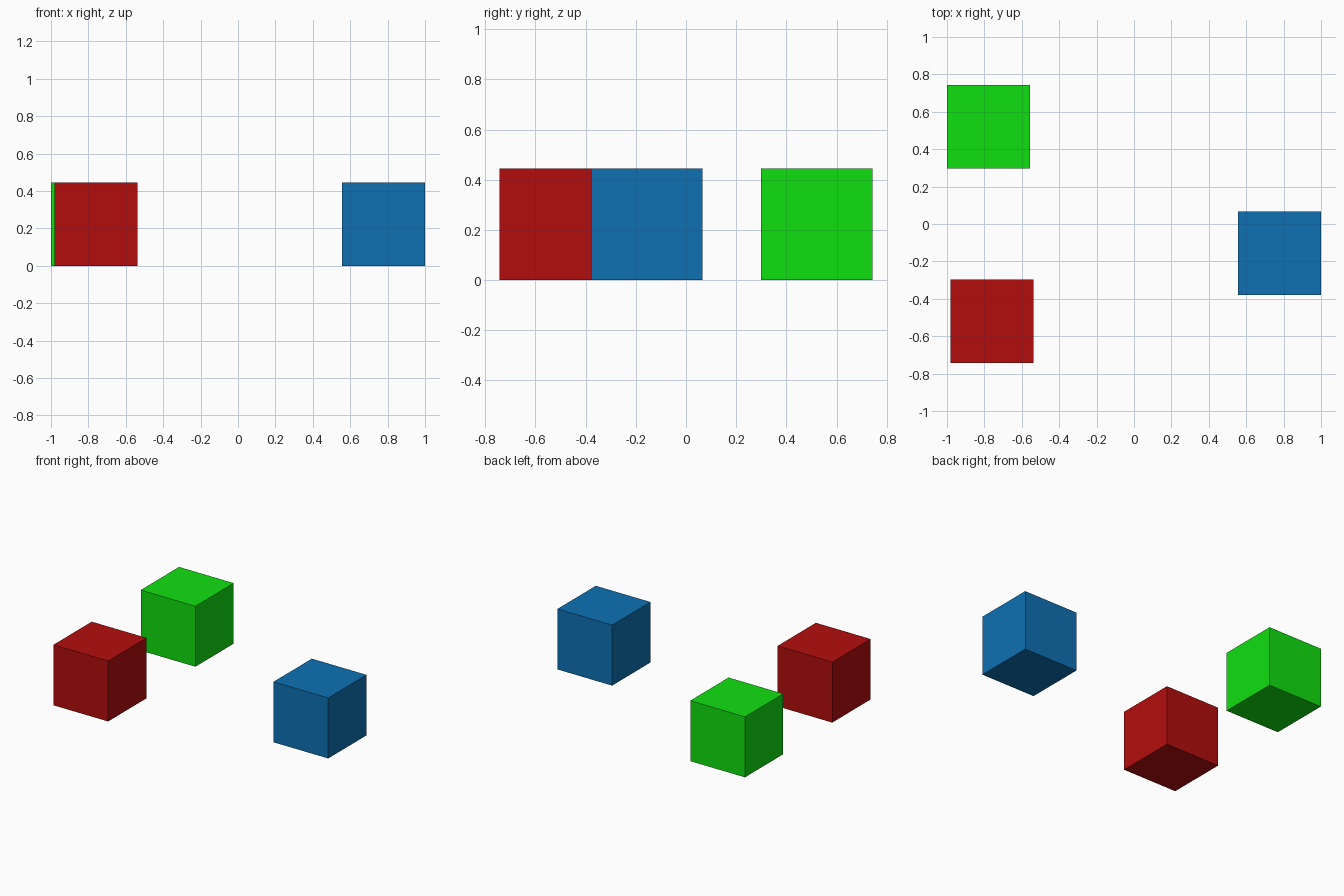
import bpy

if "Cube" in bpy.data.objects:
    bpy.data.objects.remove(bpy.data.objects["Cube"])

SIZE = 0.445


def linear(c):
    # Display colour (0-255) to scene-linear
    c /= 255
    return c / 12.92 if c <= 0.04045 else ((c + 0.055) / 1.055) ** 2.4


def cube(name, x, y, rgb):
    bpy.ops.mesh.primitive_cube_add(size=SIZE, location=(x, y, SIZE / 2))
    ob = bpy.context.object
    ob.name = name
    mat = bpy.data.materials.new(name + "_paint")
    mat.diffuse_color = (*[linear(c) for c in rgb], 1)
    mat.use_nodes = True
    mat.node_tree.nodes["Principled BSDF"].inputs["Base Color"].default_value = mat.diffuse_color
    ob.data.materials.append(mat)


# Three separate cubes resting on the ground
cube("red_cube", -0.759, -0.5205, (180, 13, 13))
cube("green_cube", -0.7775, 0.5205, (16, 224, 16))
cube("blue_cube", 0.7775, -0.157, (14, 113, 180))
